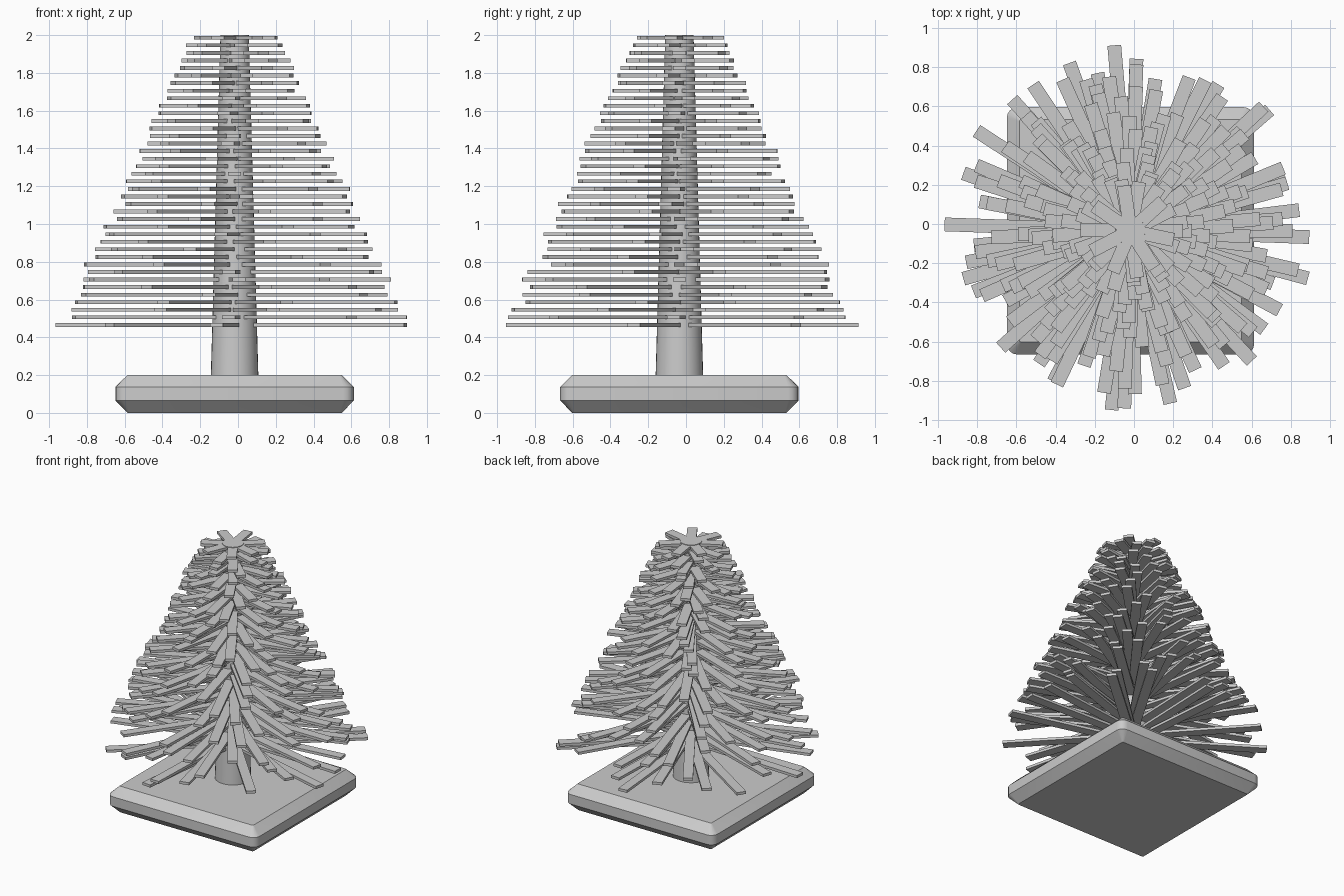
import bpy, bmesh, math, random
from mathutils import Matrix, Vector

if "Cube" in bpy.data.objects:
    bpy.data.objects.remove(bpy.data.objects["Cube"])

random.seed(5)
CX, CY = -0.018, -0.035
LAYERS, PER_LAYER = 39, 7
# Branch directions of the three lowest, most visible rings
LOW_RINGS = [(345, 41, 95, 147, 178, 222, 264),
             (358, 43, 88, 132, 196, 268, 313),
             (7, 59, 110, 161, 243, 283, 332)]


def make_object(name, bm):
    bmesh.ops.recalc_face_normals(bm, faces=bm.faces)
    mesh = bpy.data.meshes.new(name)
    bm.to_mesh(mesh)
    bm.free()
    obj = bpy.data.objects.new(name, mesh)
    bpy.context.collection.objects.link(obj)
    return obj


def add_box(bm, size, matrix):
    bmesh.ops.create_cube(bm, size=1, matrix=matrix @ Matrix.Diagonal((*size, 1)))


def rounded_square(bm, z, half, radius, steps=4):
    ring = []
    for corner in range(4):
        mid = math.radians(45 + 90 * corner)
        centre = Vector((math.cos(mid), math.sin(mid))) * math.sqrt(2) * (half - radius)
        for s in range(steps + 1):
            a = math.radians(90 * corner + 90 * s / steps)
            ring.append(bm.verts.new((CX + centre.x + radius * math.cos(a),
                                      CY + centre.y + radius * math.sin(a), z)))
    return ring


# Square stand with chamfered rims and slightly rounded corners
bm = bmesh.new()
rings = [rounded_square(bm, *r) for r in
         [(0, 0.567, 0.01), (0.065, 0.631, 0.055), (0.138, 0.631, 0.055), (0.2, 0.567, 0.01)]]
for a, b in zip(rings, rings[1:]):
    for i in range(len(a)):
        j = (i + 1) % len(a)
        bm.faces.new((a[i], a[j], b[j], b[i]))
bm.faces.new(rings[0])
bm.faces.new(rings[-1])
stand = make_object("stand", bm)

# Tapered round trunk
bm = bmesh.new()
bmesh.ops.create_cone(bm, cap_ends=True, segments=32, radius1=0.126, radius2=0.075,
                      depth=1.81, matrix=Matrix.Translation((CX, CY, 1.095)))
trunk = make_object("trunk", bm)

# Rings of flat branches, shorter towards the top
bm = bmesh.new()
for i in range(LAYERS):
    t = i / (LAYERS - 1)
    z = 0.466 + 1.52 * t
    phase = 360 / PER_LAYER * (i % 2) / 2 + random.uniform(-8, 8)
    for k in range(PER_LAYER):
        if i < len(LOW_RINGS):
            angle = LOW_RINGS[i][k]
        else:
            angle = phase + 360 / PER_LAYER * k + random.uniform(-12, 12)
        inner = 0.05
        outer = (0.935 - 0.7 * t) * random.uniform(0.95, 1.02)
        mat = (Matrix.Translation((CX, CY, z)) @ Matrix.Rotation(math.radians(angle), 4, 'Z')
               @ Matrix.Translation(((inner + outer) / 2, 0, 0)))
        add_box(bm, (outer - inner, 0.07, 0.02), mat)
make_object("branches", bm)

for obj in (stand, trunk):
    obj.select_set(True)
bpy.context.view_layer.objects.active = trunk
bpy.ops.object.shade_smooth_by_angle()
